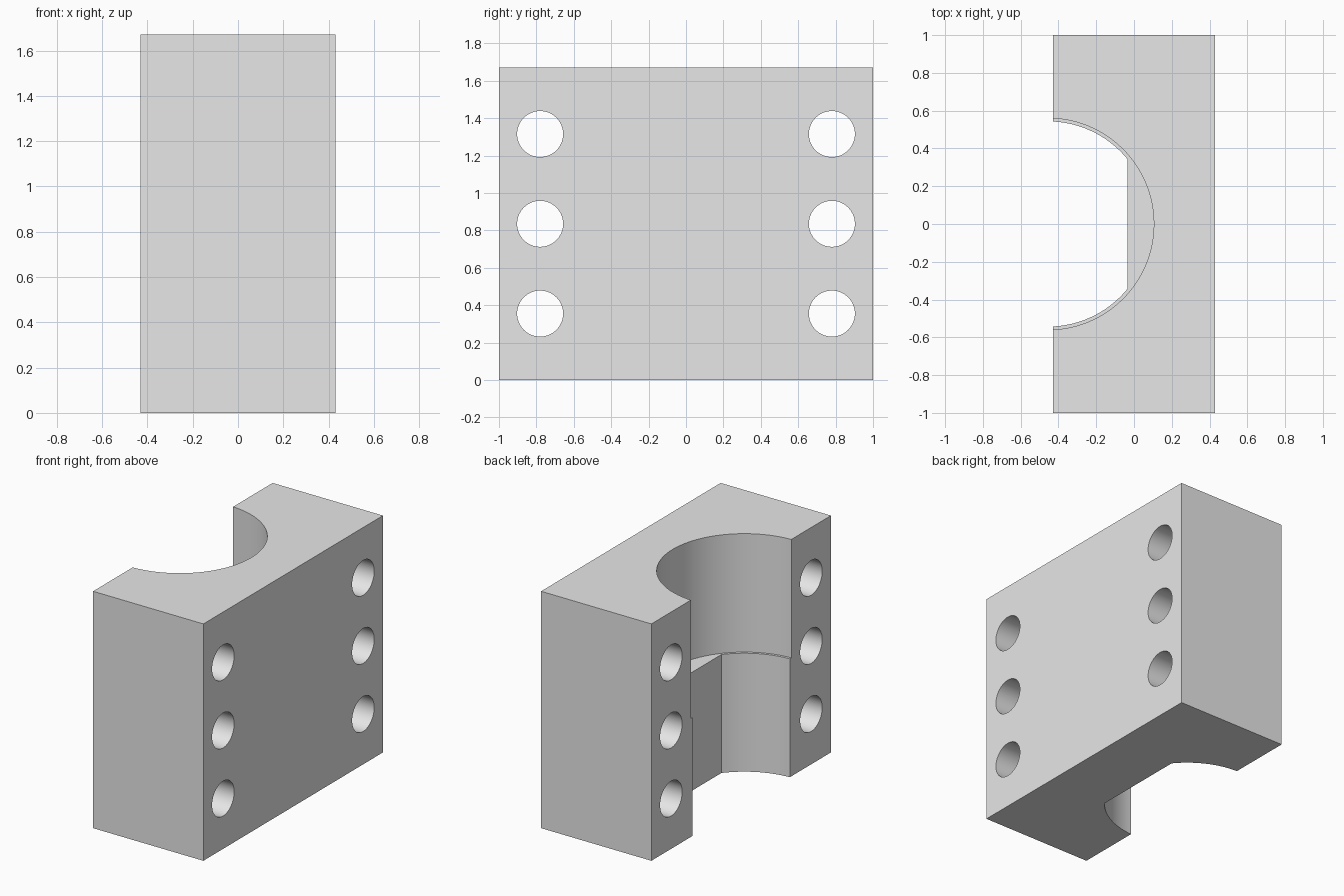
import bpy, bmesh, math

if "Cube" in bpy.data.objects:
    bpy.data.objects.remove(bpy.data.objects["Cube"], do_unlink=True)

HALF_X, HALF_Y, HEIGHT = 0.43, 1.0, 1.67
MID = HEIGHT / 2
BORE_X = -0.455      # axis of the half bore, just outside the open face

grey = bpy.data.materials.new("plain_grey")
grey.use_nodes = True
grey.diffuse_color = (0.8, 0.8, 0.8, 1)
grey.node_tree.nodes["Principled BSDF"].inputs["Base Color"].default_value = (0.8, 0.8, 0.8, 1)


def prism(name, outline, z0, z1):
    """Extrude a counter-clockwise xy outline from z0 to z1."""
    bm = bmesh.new()
    face = bm.faces.new([bm.verts.new((x, y, z0)) for x, y in outline])
    grown = bmesh.ops.extrude_face_region(bm, geom=[face])["geom"]
    top = [v for v in grown if isinstance(v, bmesh.types.BMVert)]
    bmesh.ops.translate(bm, verts=top, vec=(0, 0, z1 - z0))
    bmesh.ops.recalc_face_normals(bm, faces=bm.faces)
    mesh = bpy.data.meshes.new(name)
    bm.to_mesh(mesh)
    bm.free()
    mesh.materials.append(grey)
    obj = bpy.data.objects.new(name, mesh)
    bpy.context.collection.objects.link(obj)
    return obj


def arc(radius, start, end, steps):
    """Points on a circle around the bore axis."""
    angles = [start + (end - start) * i / steps for i in range(steps + 1)]
    return [(BORE_X + radius * math.cos(a), radius * math.sin(a)) for a in angles]


# Solid block
block = prism("clamp_block", [(-HALF_X, -HALF_Y), (HALF_X, -HALF_Y),
                              (HALF_X, HALF_Y), (-HALF_X, HALF_Y)], 0, HEIGHT)

# Upper half: full round bore
cutters = [prism("upper_bore_cutter", arc(0.56, 0, math.tau, 128)[:-1], MID, HEIGHT + 0.2)]

# Lower half: slightly narrower bore with a flat back wall
flat = math.acos((-0.035 - BORE_X) / 0.543)
cutters.append(prism("lower_bore_cutter", arc(0.543, flat, math.tau - flat, 96), -0.2, MID + 0.1))

# Two columns of bolt holes running through along x
for y in (-0.78, 0.78):
    for z in (MID - 0.48, MID, MID + 0.48):
        bpy.ops.mesh.primitive_cylinder_add(vertices=64, radius=0.123, depth=1.2,
                                            location=(0, y, z), rotation=(0, math.pi / 2, 0))
        hole = bpy.context.object
        hole.name = "bolt_hole_cutter"
        hole.data.materials.append(grey)
        cutters.append(hole)

# Cut everything out of the block, then drop the cutters
bpy.ops.object.select_all(action='DESELECT')
block.select_set(True)
bpy.context.view_layer.objects.active = block
for cutter in cutters:
    cutter.hide_render = True
    mod = block.modifiers.new("cut", 'BOOLEAN')
    mod.operation = 'DIFFERENCE'
    mod.solver = 'EXACT'
    mod.object = cutter
    bpy.ops.object.modifier_apply(modifier=mod.name)
    bpy.data.objects.remove(cutter, do_unlink=True)

bpy.ops.object.shade_smooth_by_angle(angle=math.radians(30))
